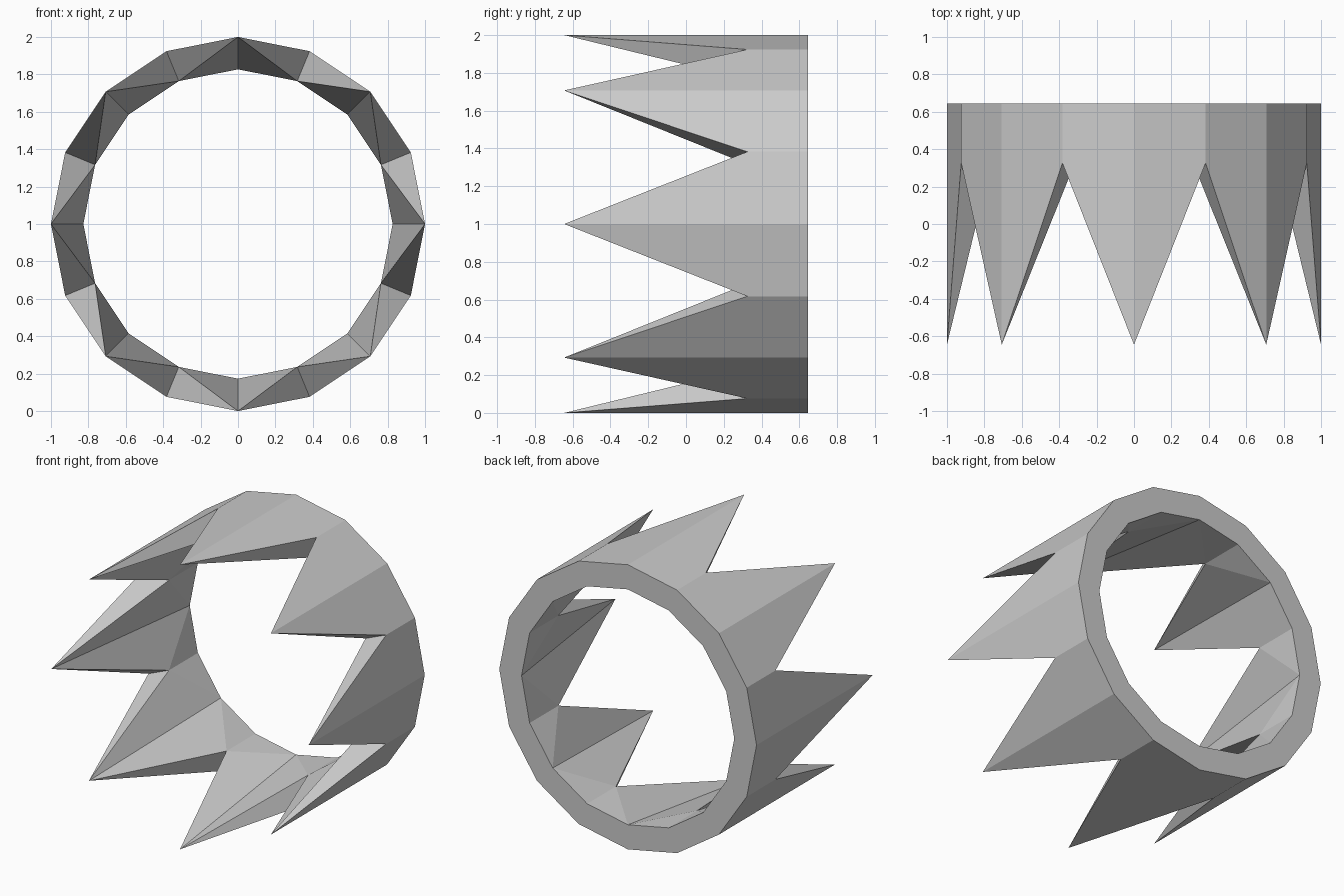
import bpy, bmesh
from math import sin, cos, pi

if "Cube" in bpy.data.objects:
    bpy.data.objects.remove(bpy.data.objects["Cube"])

SIDES = 16
R_OUT, R_IN = 1.0, 0.827
BACK, VALLEY, TIP = 0.645, 0.325, -0.645

bm = bmesh.new()


def point(i, r, y):
    a = 2 * pi * i / SIDES
    return bm.verts.new((r * sin(a), y, 1 + r * cos(a)))


# Back rim, plus front points: even = sharp tips, odd = valleys
outer = [point(i, R_OUT, BACK) for i in range(SIDES)]
inner = [point(i, R_IN, BACK) for i in range(SIDES)]
front = [point(i, R_OUT, VALLEY if i % 2 else TIP) for i in range(SIDES)]
notch = {i: point(i, R_IN, VALLEY) for i in range(1, SIDES, 2)}

for i in range(SIDES):
    j = (i + 1) % SIDES
    bm.faces.new((outer[i], outer[j], inner[j], inner[i]))   # back rim
    bm.faces.new((outer[j], outer[i], front[i], front[j]))   # outer wall
    e, o = (j, i) if i % 2 else (i, j)                       # tip, valley
    bm.faces.new((front[e], front[o], notch[o]))             # tooth side
    bm.faces.new((front[e], notch[o], inner[e]))             # tapered inside
    bm.faces.new((inner[e], notch[o], inner[o]))             # inner wall

bmesh.ops.recalc_face_normals(bm, faces=bm.faces[:])
mesh = bpy.data.meshes.new("toothed_ring")
bm.to_mesh(mesh)
bm.free()
ring = bpy.data.objects.new("toothed_ring", mesh)
bpy.context.collection.objects.link(ring)
